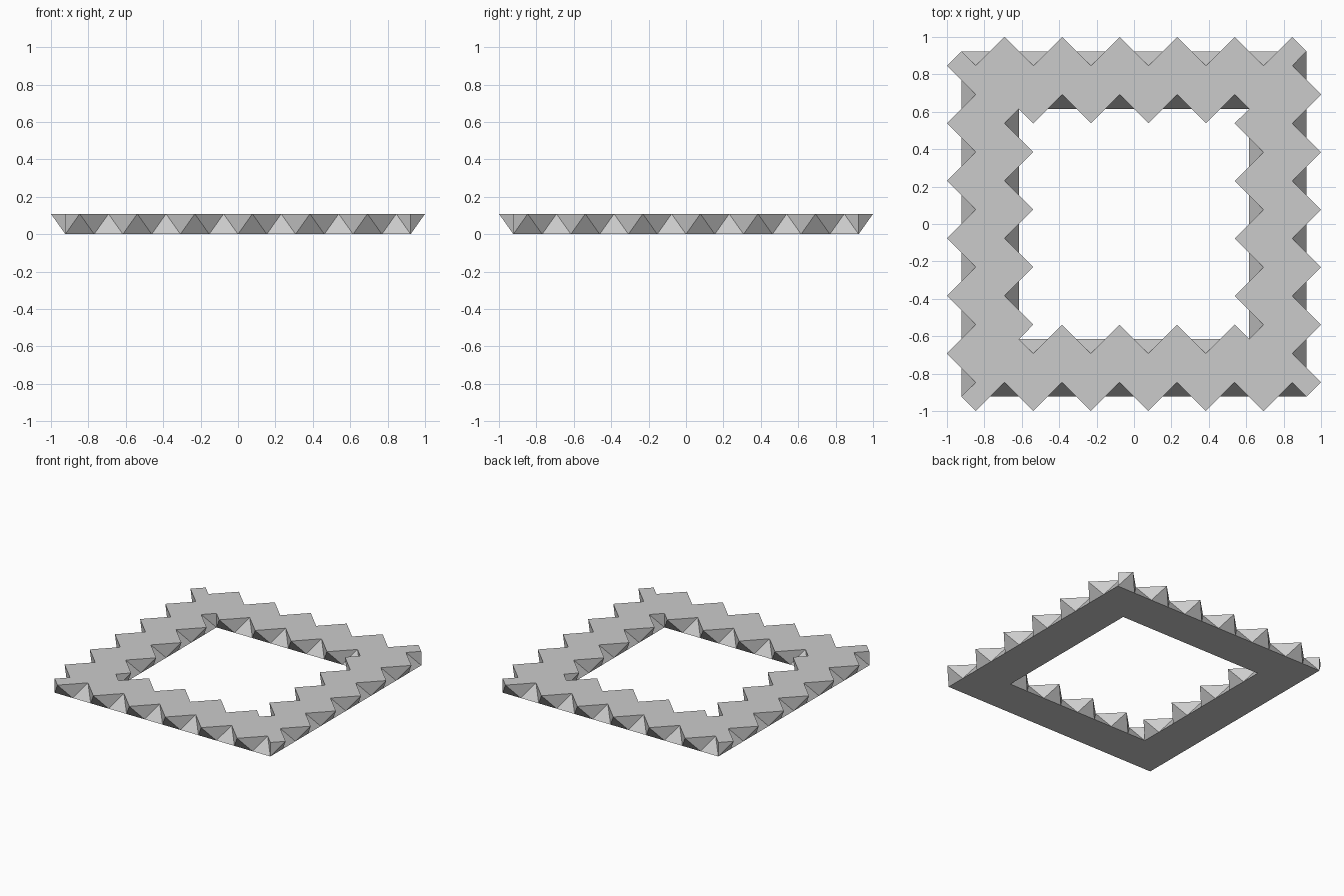
import bpy
import bmesh
import math

if "Cube" in bpy.data.objects:
    bpy.data.objects.remove(bpy.data.objects["Cube"], do_unlink=True)

UNIT = 1 / 13                    # half the base edge of one facet
HEIGHT = math.sqrt(2) * UNIT     # makes the facets equilateral
OUTER, INNER = 12, 8             # half widths of the frame, in units

grey = bpy.data.materials.new("plain grey")
grey.use_nodes = True
colour = (0.6, 0.6, 0.6, 1)
grey.diffuse_color = colour
grey.node_tree.nodes["Principled BSDF"].inputs["Base Color"].default_value = colour

bm = bmesh.new()


def turned(x, y, side):
    """Turn a point of the front side by quarter turns."""
    for _ in range(side):
        x, y = -y, x
    return x * UNIT, y * UNIT


def make_ring(half):
    """Straight base line and zigzag top line for each of four sides."""
    base, top = [], []
    for side in range(4):
        base.append([bm.verts.new((*turned(2 * k - half, -half, side), 0))
                     for k in range(half)])
        points = [(-half, -half)]
        points += [(2 * k + 1 - half, -half - (-1) ** k) for k in range(half)]
        top.append([bm.verts.new((*turned(x, y, side), HEIGHT)) for x, y in points])
    # Close each side with the first corner of the next
    base = [base[s] + [base[(s + 1) % 4][0]] for s in range(4)]
    top = [top[s] + [top[(s + 1) % 4][0]] for s in range(4)]
    return base, top


def make_wall(base, top):
    """Band of triangles between the base line and the zigzag."""
    for b, t in zip(base, top):
        for k in range(len(b) - 1):
            bm.faces.new((b[k], b[k + 1], t[k + 1]))
            bm.faces.new((b[k], t[k + 1], t[k]))
        bm.faces.new((b[-1], t[-1], t[-2]))


outer_base, outer_top = make_ring(OUTER)
inner_base, inner_top = make_ring(INNER)
make_wall(outer_base, outer_top)
make_wall(inner_base, inner_top)

# Flat top and underside, one piece per side
for s in range(4):
    bm.faces.new([outer_top[s - 1][-2]] + outer_top[s][:-1] + inner_top[s][::-1])
    bm.faces.new(outer_base[s] + inner_base[s][::-1])

bmesh.ops.recalc_face_normals(bm, faces=bm.faces)
bmesh.ops.triangulate(bm, faces=[f for f in bm.faces if len(f.verts) > 4],
                      ngon_method='EAR_CLIP')

mesh = bpy.data.meshes.new("zigzag_frame")
bm.to_mesh(mesh)
bm.free()
mesh.materials.append(grey)
frame = bpy.data.objects.new("zigzag_frame", mesh)
bpy.context.collection.objects.link(frame)
